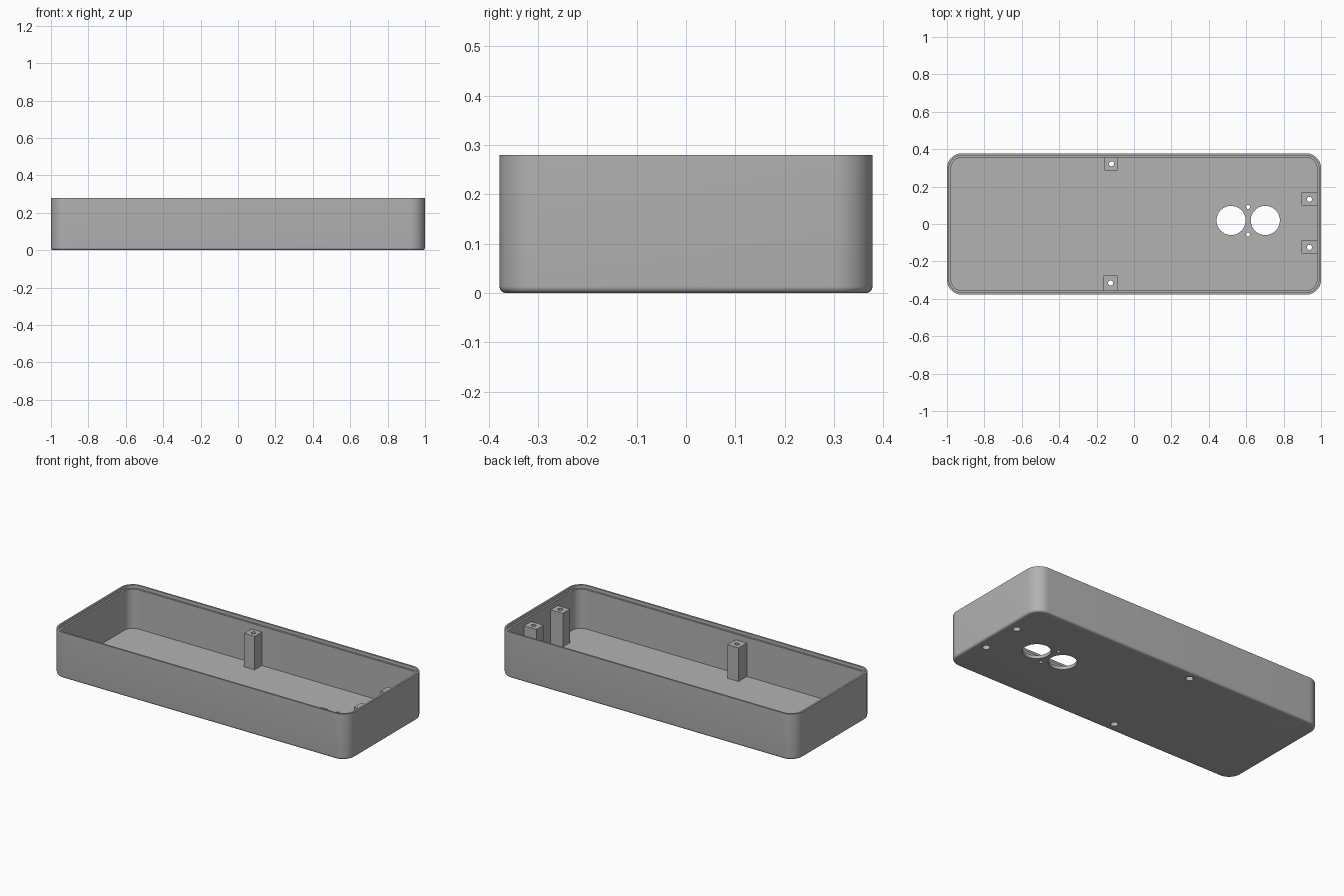
import bpy, bmesh, math
from mathutils import Matrix

if "Cube" in bpy.data.objects:
    bpy.data.objects.remove(bpy.data.objects["Cube"], do_unlink=True)

GREY = (0.45, 0.45, 0.45, 1)
mat = bpy.data.materials.new("plain grey")
mat.use_nodes = True
mat.diffuse_color = GREY
mat.node_tree.nodes["Principled BSDF"].inputs["Base Color"].default_value = GREY

HX, HY, H = 1.0, 0.378, 0.28      # half length, half width, height
CORNER, FILLET = 0.08, 0.014
WALL, LIP, STEP, FLOOR = 0.022, 0.011, 0.02, 0.02
POST_TOP = 0.225


def to_object(name, bm):
    bmesh.ops.recalc_face_normals(bm, faces=bm.faces)
    mesh = bpy.data.meshes.new(name)
    bm.to_mesh(mesh)
    bm.free()
    mesh.materials.append(mat)
    obj = bpy.data.objects.new(name, mesh)
    bpy.context.collection.objects.link(obj)
    return obj


def ring(bm, inset, z, steps=12):
    """Rounded rectangle of vertices, inset from the outer wall."""
    r = CORNER - inset
    verts = []
    for k, (sx, sy) in enumerate([(1, 1), (-1, 1), (-1, -1), (1, -1)]):
        for i in range(steps + 1):
            a = (k + i / steps) * math.pi / 2
            verts.append(bm.verts.new((sx * (HX - CORNER) + r * math.cos(a),
                                       sy * (HY - CORNER) + r * math.sin(a), z)))
    return verts


def cylinders(name, spots, z0, z1):
    bm = bmesh.new()
    for x, y, r in spots:
        bmesh.ops.create_cone(bm, cap_ends=True, segments=40, radius1=r, radius2=r, depth=z1 - z0,
                              matrix=Matrix.Translation((x, y, (z0 + z1) / 2)))
    obj = to_object(name, bm)
    obj.hide_render = True
    return obj


def select_only(obj):
    bpy.ops.object.select_all(action='DESELECT')
    obj.select_set(True)
    bpy.context.view_layer.objects.active = obj


def cut(obj, cutters):
    select_only(obj)
    for c in cutters:
        mod = obj.modifiers.new("cut", 'BOOLEAN')
        mod.operation, mod.solver, mod.object = 'DIFFERENCE', 'EXACT', c
        bpy.ops.object.modifier_apply(modifier=mod.name)
    bpy.ops.object.shade_smooth_by_angle(angle=math.radians(30))


# Tray: outer fillet, outer wall, stepped rim, inner wall and floor
bm = bmesh.new()
profile = []
for i in range(7):
    a = i / 6 * math.pi / 2
    profile.append((FILLET * (1 - math.sin(a)), FILLET * (1 - math.cos(a))))
profile += [(0, H), (LIP, H), (LIP, H - STEP), (WALL, H - STEP), (WALL, FLOOR)]
rings = [ring(bm, inset, z) for inset, z in profile]
for lo, hi in zip(rings, rings[1:]):
    n = len(lo)
    for i in range(n):
        j = (i + 1) % n
        bm.faces.new((lo[i], lo[j], hi[j], hi[i]))
bm.faces.new(rings[0])
bm.faces.new(rings[-1])
tray = to_object("tray", bm)

# Screw posts: bounds in x and y, then the screw hole position
posts = {
    "back_post": (-0.158, -0.088, 0.286, 0.362, -0.12, 0.322),
    "front_post": (-0.162, -0.088, -0.362, -0.276, -0.125, -0.315),
    "left_back_post": (0.895, 0.985, 0.099, 0.168, 0.938, 0.132),
    "left_front_post": (0.895, 0.985, -0.158, -0.089, 0.938, -0.125),
}
screws = [p[4:] for p in posts.values()]
pilot = cylinders("pilot_cutter", [(x, y, 0.0135) for x, y in screws], -0.1, 0.4)
bore = cylinders("counterbore_cutter", [(x, y, 0.021) for x, y in screws], -0.1, 0.12)
sensor = cylinders("round_window_cutter",
                   [(0.519, 0.019, 0.078), (0.702, 0.019, 0.078),
                    (0.61, 0.091, 0.011), (0.61, -0.056, 0.011)], -0.1, 0.1)

for name, (x0, x1, y0, y1, _, _) in posts.items():
    bm = bmesh.new()
    z0 = FLOOR / 2
    size = Matrix.Diagonal((x1 - x0, y1 - y0, POST_TOP - z0, 1))
    place = Matrix.Translation(((x0 + x1) / 2, (y0 + y1) / 2, (POST_TOP + z0) / 2))
    bmesh.ops.create_cube(bm, size=1, matrix=place @ size)
    cut(to_object(name, bm), [pilot, bore])
cut(tray, [pilot, bore, sensor])

for c in (pilot, bore, sensor):
    bpy.data.objects.remove(c, do_unlink=True)
